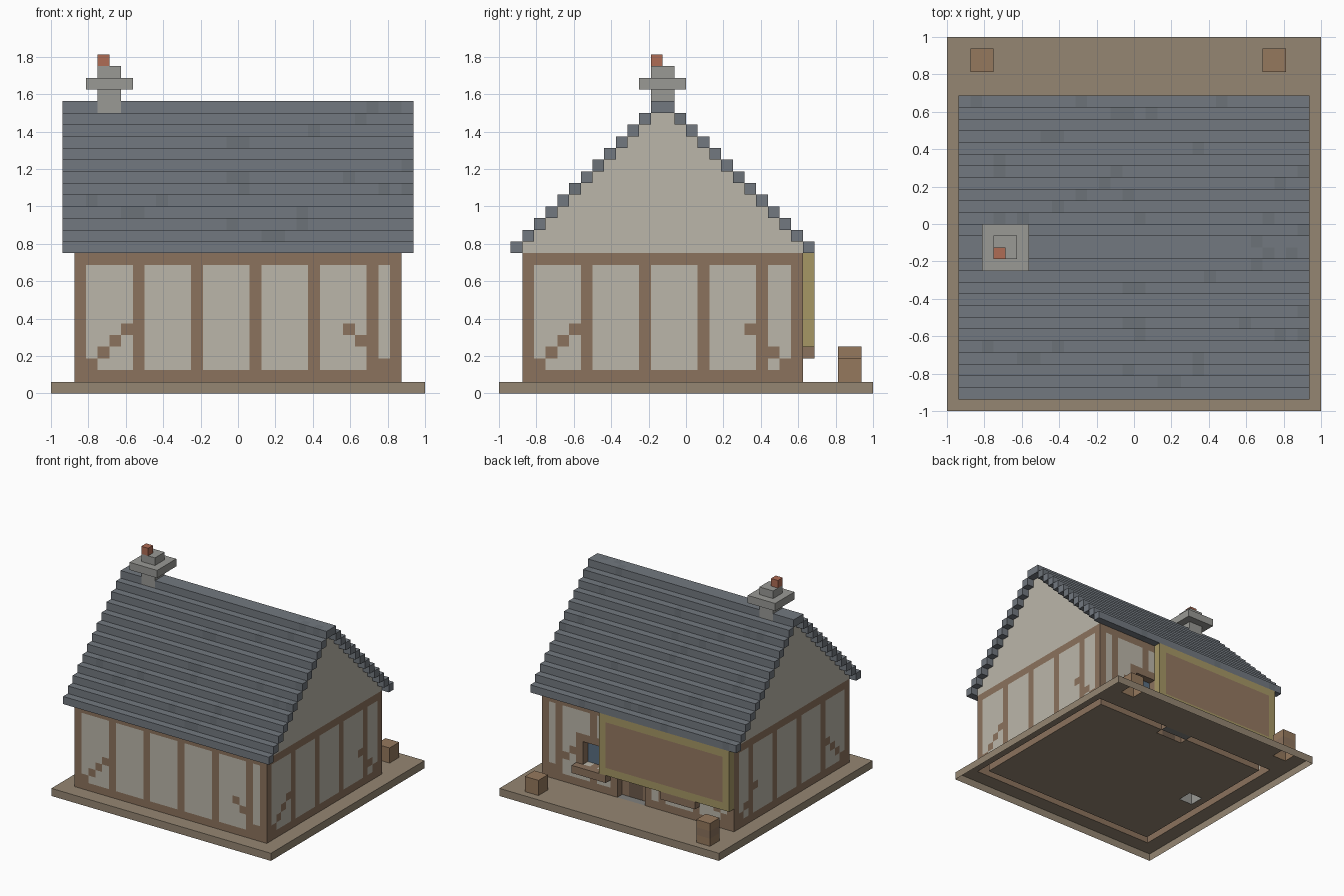
import bpy
import bmesh
import random
from mathutils import Vector

if "Cube" in bpy.data.objects:
    bpy.data.objects.remove(bpy.data.objects["Cube"])

random.seed(4)
U = 1 / 16          # block size
cells = {}          # (x, y, z) -> (part, material)

COLORS = {
    "ground": (0.30, 0.24, 0.17), "timber": (0.26, 0.17, 0.11),
    "plaster": (0.50, 0.47, 0.40), "slate": (0.17, 0.19, 0.215),
    "slate_dark": (0.15, 0.17, 0.19), "stone": (0.32, 0.32, 0.30),
    "brick": (0.43, 0.15, 0.09), "gilt": (0.38, 0.31, 0.13),
    "board": (0.30, 0.19, 0.12), "glass": (0.10, 0.155, 0.22),
    "door_wood": (0.15, 0.10, 0.07), "barrel_wood": (0.30, 0.19, 0.11),
    "step_stone": (0.22, 0.22, 0.21),
}
mats = {}
for name, c in COLORS.items():
    mats[name] = bpy.data.materials.new(name)
    mats[name].diffuse_color = (*c, 1)


def fill(part, mat, xs, ys, zs):
    """Fill a box of blocks; a range is (start, end)."""
    for x in range(*xs):
        for y in range(*ys):
            for z in range(*zs):
                cells[x, y, z] = (part, mat)


def carve(xs, ys, zs):
    for x in range(*xs):
        for y in range(*ys):
            for z in range(*zs):
                cells.pop((x, y, z), None)


def is_timber(u, z, posts, braces):
    return z in (1, 11) or u in posts or (u, z) in braces


def roof_z(y):
    return 12 + min(y + 15, 10 - y)


# Ground slab
fill("ground_slab", "ground", (-16, 16), (-16, 16), (0, 1))

# Half-timbered walls
LEFT_BRACE = {(-13, 2), (-12, 3), (-11, 4), (-10, 5)}
X_POSTS = {-14, -9, -4, 1, 6, 11, 13}
X_BRACE = LEFT_BRACE | {(9, 5), (10, 4), (12, 2)}
Y_POSTS = {-14, -9, -4, 1, 6, 9}
Y_BRACE = LEFT_BRACE | {(5, 5), (7, 3), (8, 2)}
for z in range(1, 12):
    for x in range(-14, 14):
        m = "timber" if is_timber(x, z, X_POSTS, X_BRACE) else "plaster"
        cells[x, -14, z] = ("front_wall", m)
        cells[x, 9, z] = ("back_wall", m)
    for y in range(-14, 10):
        m = "timber" if is_timber(y, z, Y_POSTS, Y_BRACE) else "plaster"
        cells[-14, y, z] = ("left_wall", m)
        cells[13, y, z] = ("right_wall", m)

# Gables and stepped roof
for y in range(-15, 11):
    if -14 <= y < 10:
        fill("left_gable", "plaster", (-14, -13), (y, y + 1), (12, roof_z(y)))
        fill("right_gable", "plaster", (13, 14), (y, y + 1), (12, roof_z(y)))
    for x in range(-15, 15):
        m = "slate_dark" if random.random() < 0.05 else "slate"
        cells[x, y, roof_z(y)] = ("roof", m)

# Chimney from floor to pot
fill("chimney", "stone", (-12, -10), (-3, -1), (1, 28))
fill("chimney", "stone", (-13, -9), (-4, 0), (26, 27))
fill("chimney_pot", "brick", (-12, -11), (-3, -2), (28, 29))

# Back windows with frames, recessed glass and sills
for x in (-9, 4):
    fill("window_frame", "timber", (x, x + 5), (9, 10), (4, 8))
    carve((x + 1, x + 4), (9, 10), (4, 7))
    fill("window_glass", "glass", (x + 1, x + 4), (8, 9), (4, 7))
    fill("window_sill", "timber", (x, x + 5), (10, 11), (3, 4))

# Recessed door, frame and threshold
fill("door_frame", "timber", (-2, 4), (9, 10), (1, 9))
carve((-1, 3), (9, 10), (1, 8))
fill("door", "timber", (-1, 3), (8, 9), (1, 8))
fill("door", "door_wood", (0, 2), (8, 9), (1, 7))
fill("threshold", "step_stone", (-1, 3), (9, 10), (0, 1))

# Framed board under the back eave
fill("sign_board", "gilt", (-14, 5), (10, 11), (4, 12))
fill("sign_board", "board", (-13, 4), (10, 11), (5, 11))

# Barrels at the back corners
fill("tall_barrel", "barrel_wood", (-14, -12), (13, 15), (1, 4))
fill("tall_barrel", "timber", (-14, -12), (13, 15), (2, 3))
fill("short_barrel", "barrel_wood", (11, 13), (13, 15), (1, 3))


def build(part):
    """Make one object from the exposed block faces of a part."""
    bm = bmesh.new()
    verts, slots = {}, []

    def vert(p):
        key = tuple(int(v) for v in p)
        if key not in verts:
            verts[key] = bm.verts.new(Vector(key) * U)
        return verts[key]

    for pos, (owner, mat) in cells.items():
        if owner != part:
            continue
        if mat not in slots:
            slots.append(mat)
        for axis in range(3):
            a, b = Vector((0, 0, 0)), Vector((0, 0, 0))
            a[(axis + 1) % 3] = b[(axis + 2) % 3] = 1
            for side in (0, 1):
                near = list(pos)
                near[axis] += 1 if side else -1
                # hidden faces and the open underside are left out
                if tuple(near) in cells or near[2] < 0:
                    continue
                o = Vector(pos)
                o[axis] += side
                loop = [o, o + a, o + a + b, o + b]
                if not side:
                    loop.reverse()
                f = bm.faces.new([vert(p) for p in loop])
                f.material_index = slots.index(mat)
    mesh = bpy.data.meshes.new(part)
    bm.to_mesh(mesh)
    bm.free()
    for s in slots:
        mesh.materials.append(mats[s])
    bpy.context.collection.objects.link(bpy.data.objects.new(part, mesh))


for part in sorted({p for p, m in cells.values()}):
    build(part)

for m in bpy.data.materials:
    if m.users and not m.is_grease_pencil:
        m.use_nodes = True
        m.node_tree.nodes["Principled BSDF"].inputs["Base Color"].default_value = m.diffuse_color
